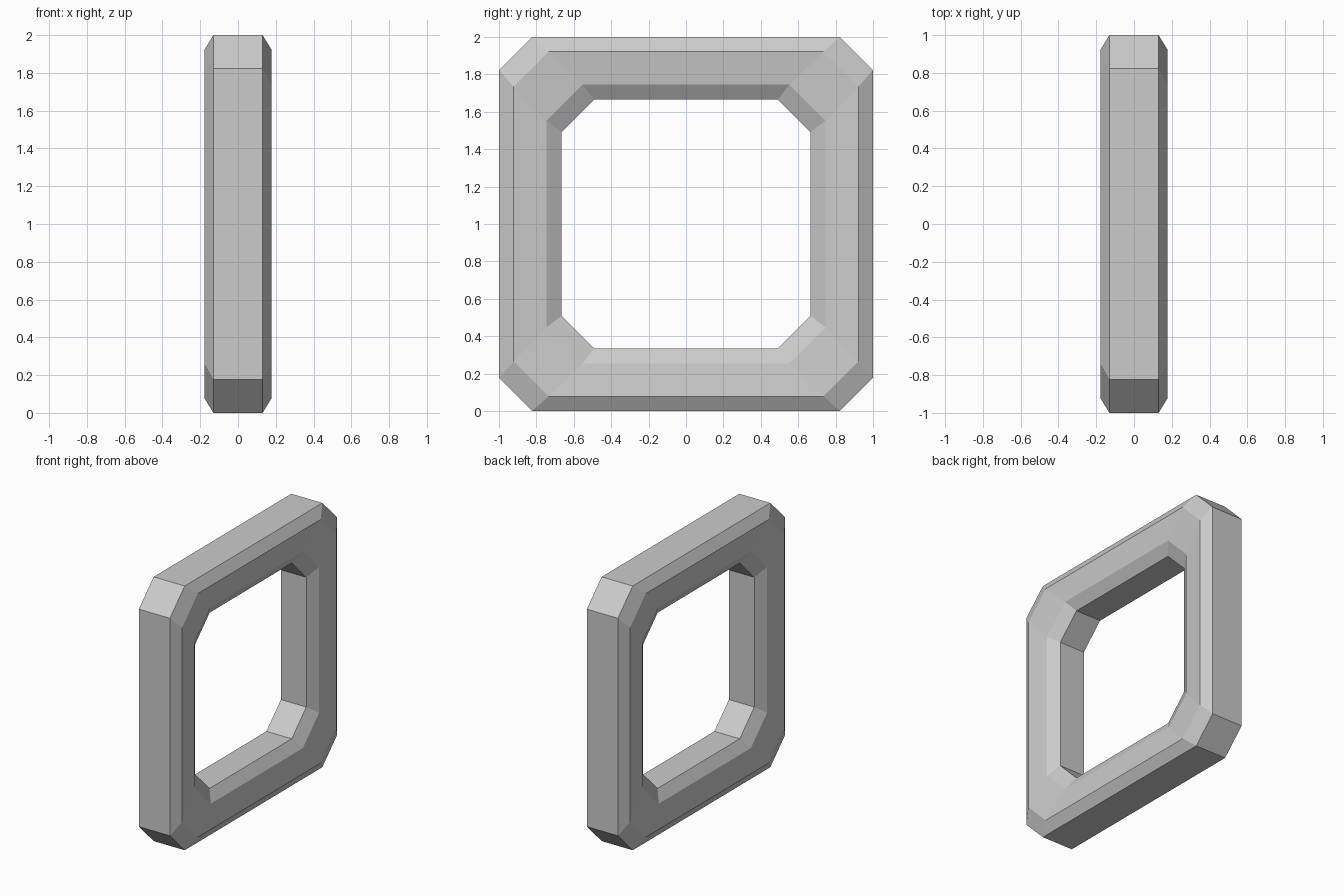
import bpy, bmesh

if "Cube" in bpy.data.objects:
    bpy.data.objects.remove(bpy.data.objects["Cube"])

# Cross-section: (half size, half length of the straight side, x)
half = [(1.0, 0.823, 0.13), (0.922, 0.735, 0.178),
        (0.745, 0.552, 0.157), (0.665, 0.491, 0.106)]
section = half + [(r, s, -x) for r, s, x in reversed(half)]


def corner_cut_square(bm, r, s, x):
    """Square loop with cut corners, standing in the YZ plane."""
    pts = [(r, -s), (r, s), (s, r), (-s, r),
           (-r, s), (-r, -s), (-s, -r), (s, -r)]
    return [bm.verts.new((x, y, z + 1)) for y, z in pts]


# Frame: bridge each loop to the next, closing the section into a ring
bm = bmesh.new()
loops = [corner_cut_square(bm, *p) for p in section]
for i, a in enumerate(loops):
    b = loops[(i + 1) % len(loops)]
    for j in range(8):
        k = (j + 1) % 8
        bm.faces.new((a[j], a[k], b[k], b[j]))
bmesh.ops.recalc_face_normals(bm, faces=bm.faces[:])

mesh = bpy.data.meshes.new("square_link")
bm.to_mesh(mesh)
bm.free()
bpy.context.collection.objects.link(bpy.data.objects.new("square_link", mesh))
